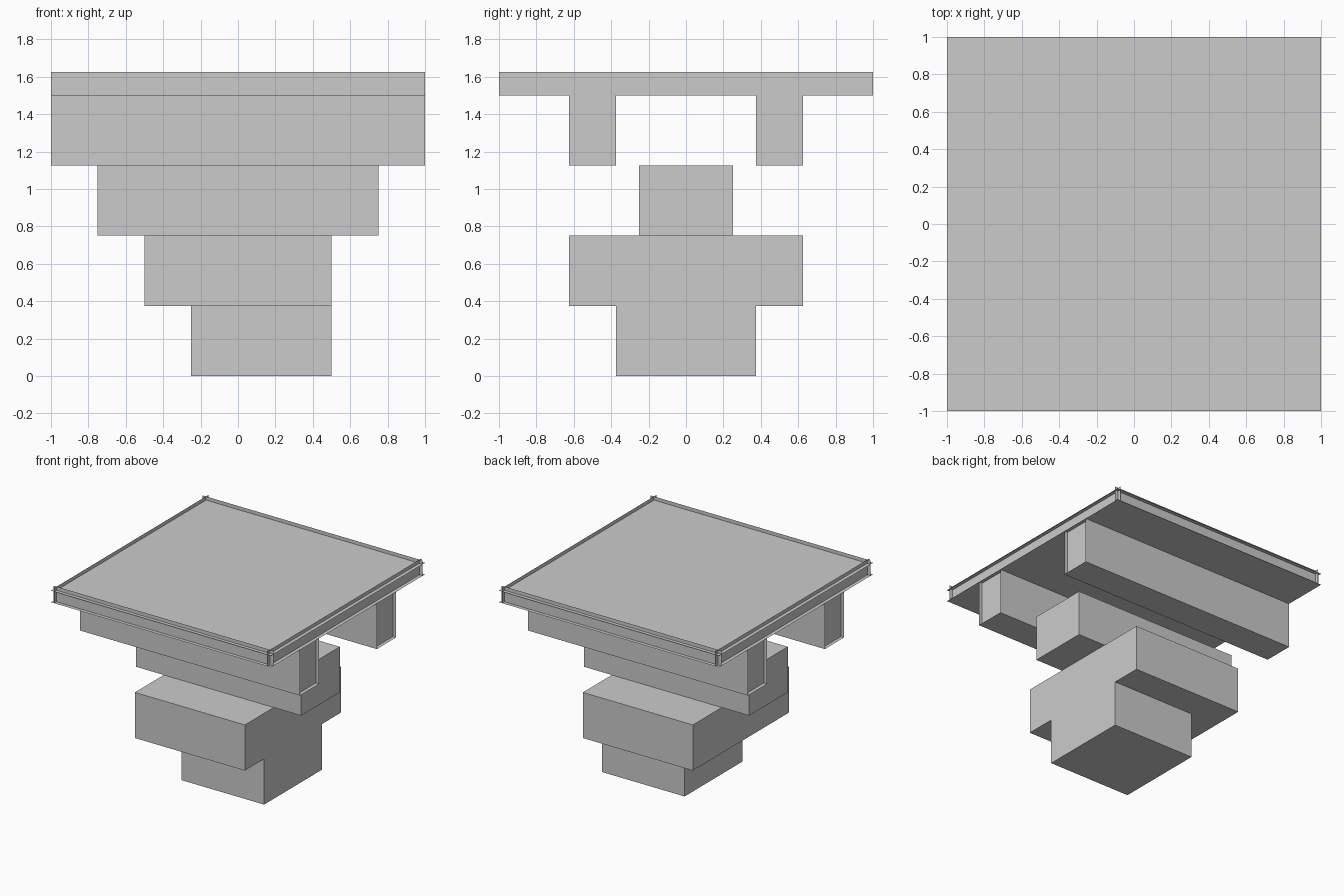
import bpy
import bmesh
from mathutils import Vector

if "Cube" in bpy.data.objects:
    bpy.data.objects.remove(bpy.data.objects["Cube"])

INSET = 0.03  # how far the outer panels sit inside the block edge


def block(name, lo, hi, sunk=()):
    """Box of six panels; panels listed in sunk slide inward at full size,
    so their neighbours stand proud as thin fins."""
    bm = bmesh.new()
    for axis in range(3):
        u, v = (axis + 1) % 3, (axis + 2) % 3
        for side in (-1, 1):
            level = hi[axis] if side > 0 else lo[axis]
            if (axis, side) in sunk:
                level -= side * INSET
            corners = [(lo[u], lo[v]), (hi[u], lo[v]), (hi[u], hi[v]), (lo[u], hi[v])]
            if side < 0:
                corners.reverse()
            verts = []
            for a, b in corners:
                p = Vector((0, 0, 0))
                p[axis], p[u], p[v] = level, a, b
                verts.append(bm.verts.new(p))
            bm.faces.new(verts)
    if not sunk:
        bmesh.ops.remove_doubles(bm, verts=bm.verts, dist=1e-5)
    mesh = bpy.data.meshes.new(name)
    bm.to_mesh(mesh)
    bm.free()
    obj = bpy.data.objects.new(name, mesh)
    bpy.context.collection.objects.link(obj)
    return obj


X_ENDS = [(0, -1), (0, 1)]

# Stepped pedestal, the foot is offset toward +x
block("foot", (-0.25, -0.375, 0), (0.5, 0.375, 0.375))
block("lower_step", (-0.5, -0.625, 0.375), (0.5, 0.625, 0.75))
block("middle_beam", (-0.75, -0.25, 0.75), (0.75, 0.25, 1.125))

# Pair of upper beams with recessed ends
for label, y in (("front", -0.5), ("back", 0.5)):
    block(label + "_upper_beam", (-1, y - 0.125, 1.125), (1, y + 0.125, 1.5), X_ENDS)

# Top slab with recessed sides and top
block("top_slab", (-1, -1, 1.5), (1, 1, 1.625), X_ENDS + [(1, -1), (1, 1), (2, 1)])
